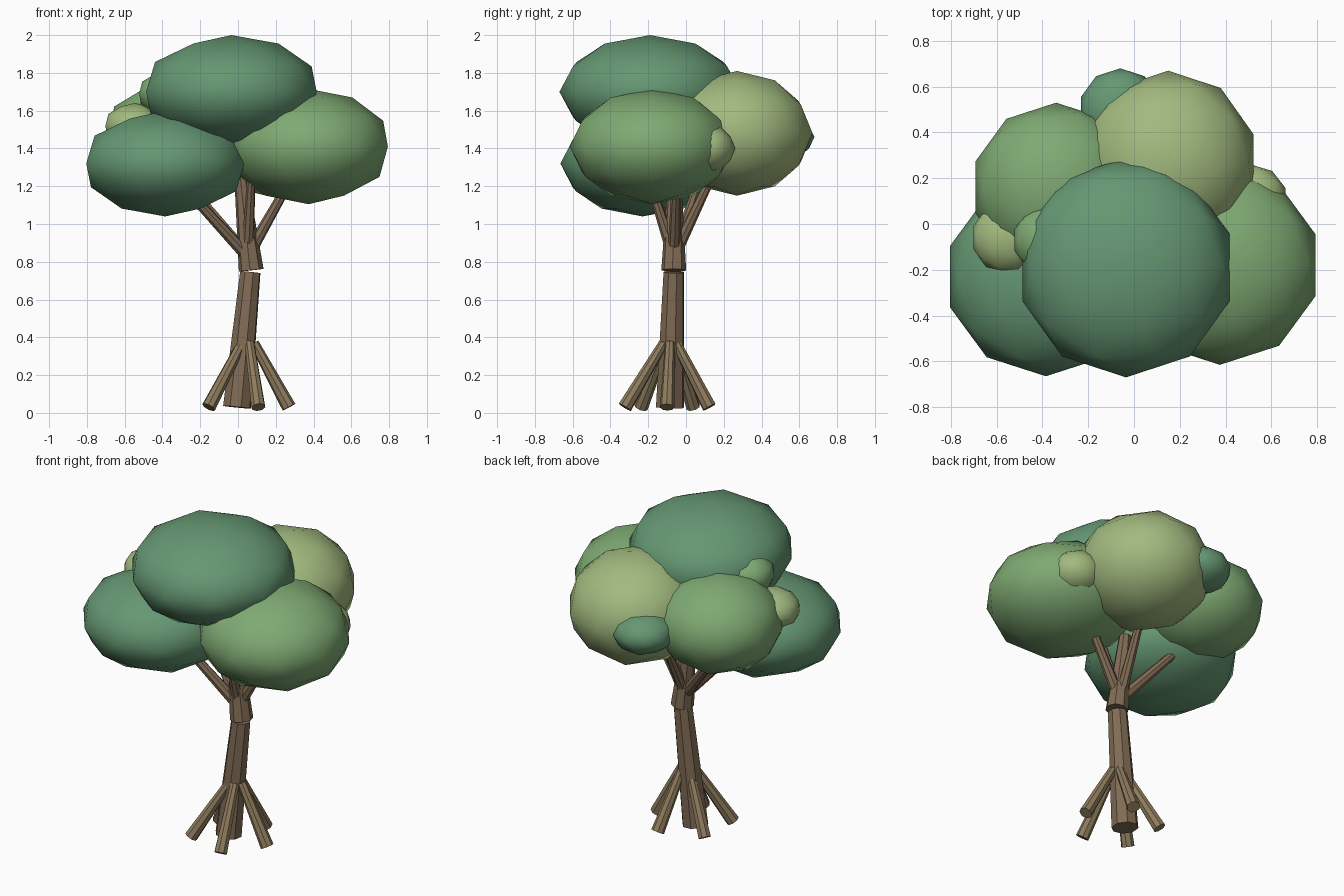
import bpy
from math import cos, sin, radians
from mathutils import Vector

if "Cube" in bpy.data.objects:
    bpy.data.objects.remove(bpy.data.objects["Cube"])


def mat(name, c):
    m = bpy.data.materials.new(name)
    m.diffuse_color = (*c, 1)
    m.use_nodes = True
    m.node_tree.nodes["Principled BSDF"].inputs["Base Color"].default_value = m.diffuse_color
    return m


BARK = mat("bark", (0.22, 0.15, 0.09))
ROOT = mat("root_bark", (0.27, 0.20, 0.11))
DARK = mat("dark_leaves", (0.13, 0.31, 0.17))
MID = mat("mid_leaves", (0.21, 0.40, 0.17))
LIGHT = mat("light_leaves", (0.36, 0.49, 0.21))


def limb(name, a, b, r0, r1, m, sides=8):
    a, b = Vector(a), Vector(b)
    d = b - a
    bpy.ops.mesh.primitive_cone_add(vertices=sides, radius1=r0, radius2=r1, depth=d.length,
                                    location=(a + b) / 2,
                                    rotation=d.to_track_quat('Z', 'Y').to_euler())
    o = bpy.context.object
    o.name = name
    o.data.materials.append(m)


def leaves(name, loc, size, m):
    bpy.ops.mesh.primitive_ico_sphere_add(subdivisions=2, radius=1, location=loc)
    o = bpy.context.object
    o.name = name
    o.scale = size
    o.data.materials.append(m)
    bpy.ops.object.shade_smooth()


# Trunk in two leaning segments
limb("lower_trunk", (-0.005, -0.085, 0.03), (0.065, -0.065, 0.745), 0.077, 0.056, BARK)
limb("upper_trunk", (0.07, -0.065, 0.755), (0.015, -0.06, 1.25), 0.066, 0.035, BARK)

# Five splayed roots
for i in range(5):
    t = radians(72 * i)
    c, s = cos(t), sin(t)
    limb(f"root_{i}", (0.035 + 0.235 * c, -0.10 + 0.235 * s, 0.03),
         (0.05 + 0.035 * c, -0.085 + 0.035 * s, 0.37), 0.038, 0.026, ROOT)

# Branches reaching into the crown
ends = [(0.30, -0.05, 1.27), (0.07, 0.15, 1.28), (-0.30, 0.08, 1.25),
        (-0.31, -0.18, 1.22), (0.07, -0.20, 1.25)]
for i, e in enumerate(ends):
    limb(f"branch_{i}", (0.05, -0.065, 0.83), e, 0.034, 0.022, BARK)

# Large leaf clumps
leaves("crown_top", (-0.035, -0.19, 1.70), (0.475, 0.48, 0.30), DARK)
leaves("crown_left", (-0.385, -0.23, 1.32), (0.44, 0.435, 0.28), DARK)
leaves("crown_right", (0.375, -0.18, 1.41), (0.44, 0.435, 0.305), MID)
leaves("crown_back", (0.15, 0.27, 1.48), (0.39, 0.40, 0.33), LIGHT)
leaves("crown_back_left", (-0.34, 0.16, 1.47), (0.37, 0.37, 0.29), MID)

# Small leaf tufts
leaves("tuft_back", (-0.06, 0.50, 1.46), (0.18, 0.18, 0.125), DARK)
leaves("tuft_left", (-0.55, -0.06, 1.52), (0.16, 0.16, 0.12), LIGHT)
leaves("tuft_upper_left", (-0.38, -0.07, 1.69), (0.15, 0.15, 0.12), MID)
leaves("tuft_right", (0.51, 0.11, 1.40), (0.16, 0.15, 0.13), LIGHT)
